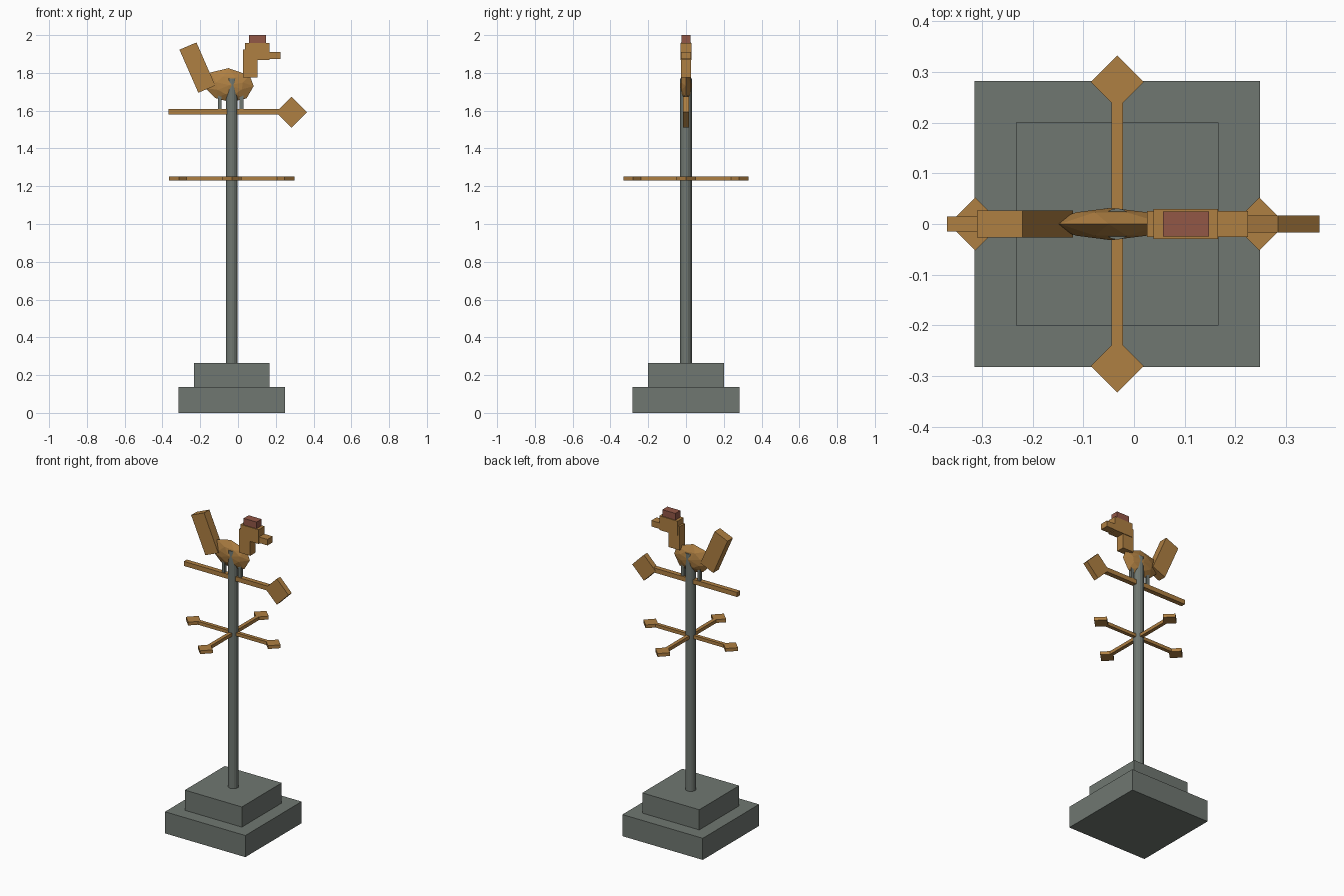
import bpy, bmesh, math
from mathutils import Matrix, Vector

if "Cube" in bpy.data.objects:
    bpy.data.objects.remove(bpy.data.objects["Cube"])

CX = -0.033  # pole axis


def material(name, rgb):
    m = bpy.data.materials.new(name)
    m.diffuse_color = (*rgb, 1)
    m.use_nodes = True
    m.node_tree.nodes["Principled BSDF"].inputs["Base Color"].default_value = m.diffuse_color
    return m


STONE = material("grey_green_stone", (0.16, 0.185, 0.165))
WOOD = material("golden_brown", (0.43, 0.215, 0.055))
COMB = material("dull_red", (0.29, 0.095, 0.062))


def finish(name, bm, mat):
    bmesh.ops.recalc_face_normals(bm, faces=bm.faces)
    me = bpy.data.meshes.new(name)
    bm.to_mesh(me)
    bm.free()
    me.materials.append(mat)
    ob = bpy.data.objects.new(name, me)
    bpy.context.collection.objects.link(ob)
    return ob


def box(name, x, y, z, mat):
    """Box from (min, max) in x and z, and half depth in y."""
    bm = bmesh.new()
    size = Matrix.Diagonal((x[1] - x[0], 2 * y, z[1] - z[0], 1))
    pos = Matrix.Translation((sum(x) / 2, 0, sum(z) / 2))
    bmesh.ops.create_cube(bm, size=1, matrix=pos @ size)
    return finish(name, bm, mat)


def plate(name, pts, depth, mat):
    """Profile in x-z, extruded evenly to both sides in y."""
    bm = bmesh.new()
    f = bm.faces.new([bm.verts.new((x, -depth, z)) for x, z in pts])
    r = bmesh.ops.extrude_face_region(bm, geom=[f])
    vs = [v for v in r["geom"] if isinstance(v, bmesh.types.BMVert)]
    bmesh.ops.translate(bm, verts=vs, vec=(0, 2 * depth, 0))
    return finish(name, bm, mat)


# Stepped base
box("base_lower", (-0.315, 0.249), 0.282, (0, 0.137), STONE)
box("base_upper", (-0.233, 0.167), 0.2, (0.137, 0.265), STONE)

# Pole
bm = bmesh.new()
bmesh.ops.create_cone(bm, cap_ends=True, segments=16, radius1=0.031, radius2=0.031,
                      depth=1.51, matrix=Matrix.Translation((CX, 0, 1.015)))
finish("pole", bm, STONE)

# Four direction arms, each a bar ending in a diamond
for i, side in enumerate(("east", "north", "west", "south")):
    w, d, c = 0.0115, 0.052, 0.28
    pts = [(0, -w), (c - d + w, -w), (c, -d), (c + d, 0),
           (c, d), (c - d + w, w), (0, w)]
    arm = plate("direction_arm_" + side, pts, 0.0105, WOOD)
    arm.data.transform(Matrix.Translation((CX, 0, 1.242))
                       @ Matrix.Rotation(i * math.pi / 2, 4, 'Z')
                       @ Matrix.Rotation(math.pi / 2, 4, 'X'))

# Wind arrow
box("arrow_shaft", (-0.369, 0.23), 0.015, (1.58, 1.609), WOOD)
ax, az, ad = 0.284, 1.592, 0.082
plate("arrow_head", [(ax - ad, az), (ax, az - ad), (ax + ad, az), (ax, az + ad)],
      0.017, WOOD)

# Bird legs
for name, x in (("leg_rear", -0.097), ("leg_front", 0.018)):
    box(name, (x - 0.01, x + 0.01), 0.01, (1.6, 1.70), STONE)

# Faceted flat body: rim, inner ring and a centre point on each side
rim = [(-0.05, 1.825), (0.062, 1.786), (0.083, 1.73), (0.045, 1.665),
       (-0.04, 1.645), (-0.12, 1.667), (-0.175, 1.72), (-0.147, 1.802)]
mid = Vector((-0.045, 1.735))
bm = bmesh.new()
outer = [bm.verts.new((x, 0, z)) for x, z in rim]
n = len(rim)
for s in (-1, 1):
    inner = []
    for i in range(n):
        p = (Vector(rim[i]) + Vector(rim[(i + 1) % n])) / 2
        p = mid + (p - mid) * 0.6
        inner.append(bm.verts.new((p.x, s * 0.023, p.y)))
    tip = bm.verts.new((mid.x, s * 0.032, mid.y))
    for i in range(n):
        j = (i + 1) % n
        bm.faces.new((outer[i], outer[j], inner[i]))
        bm.faces.new((outer[j], inner[j], inner[i]))
        bm.faces.new((inner[i], inner[j], tip))
finish("bird_body", bm, WOOD)

# Tail, neck, head, beak and comb
plate("tail", [(-0.21, 1.695), (-0.12, 1.733), (-0.22, 1.961), (-0.31, 1.923)],
      0.027, WOOD)
box("neck", (0.026, 0.104), 0.026, (1.775, 1.925), WOOD)
box("head", (0.038, 0.166), 0.03, (1.868, 1.958), WOOD)
box("beak", (0.16, 0.225), 0.026, (1.873, 1.911), WOOD)
box("comb", (0.057, 0.148), 0.025, (1.955, 2.0), COMB)
